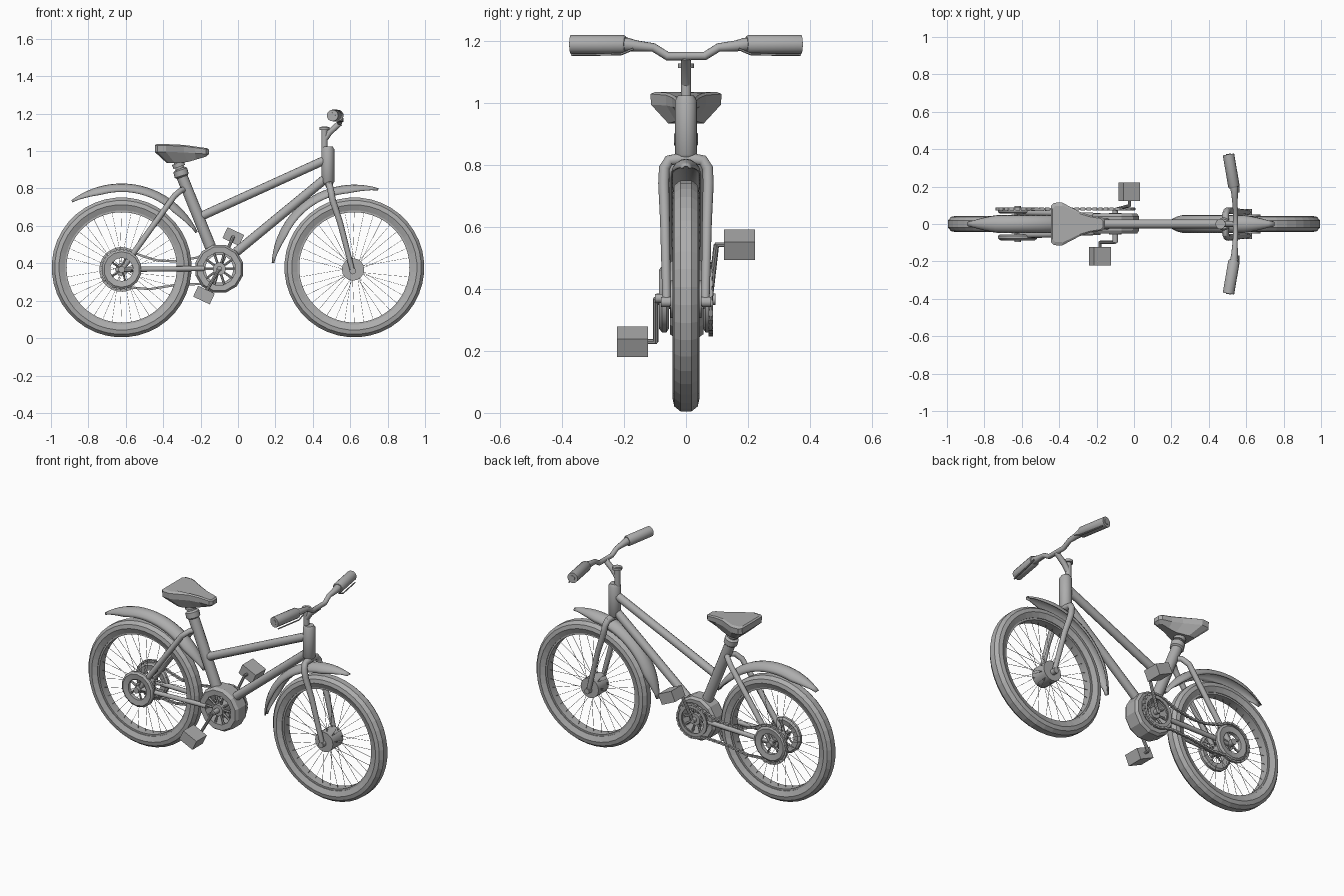
import bpy, bmesh, math
from mathutils import Vector, Matrix

if "Cube" in bpy.data.objects:
    bpy.data.objects.remove(bpy.data.objects["Cube"])

grey = bpy.data.materials.new("plain grey")
grey.diffuse_color = (0.42, 0.42, 0.42, 1)
grey.use_nodes = True
grey.node_tree.nodes["Principled BSDF"].inputs["Base Color"].default_value = grey.diffuse_color
HUB_Z = 0.367
REAR, FRONT, CRANK = (-0.622, 0.378), (0.622, 0.378), (-0.10, 0.37)


def finish(name, bm, smooth=True):
    bmesh.ops.recalc_face_normals(bm, faces=bm.faces)
    me = bpy.data.meshes.new(name)
    bm.to_mesh(me)
    bm.free()
    me.materials.append(grey)
    ob = bpy.data.objects.new(name, me)
    bpy.context.collection.objects.link(ob)
    if smooth:
        bpy.ops.object.select_all(action='DESELECT')
        ob.select_set(True)
        bpy.context.view_layer.objects.active = ob
        bpy.ops.object.shade_smooth_by_angle(angle=math.radians(40))
    return ob


def bridge(bm, rings, closed=False):
    n = len(rings[0])
    count = len(rings) if closed else len(rings) - 1
    for i in range(count):
        a, b = rings[i], rings[(i + 1) % len(rings)]
        for j in range(n):
            bm.faces.new((a[j], a[(j + 1) % n], b[(j + 1) % n], b[j]))
    if not closed:
        bm.faces.new(rings[0])
        bm.faces.new(rings[-1])


def sweep(bm, pts, radii, n=12):
    """Round tube through points; radii is one number or one per point."""
    pts = [Vector(p) for p in pts]
    if not isinstance(radii, (list, tuple)):
        radii = [radii] * len(pts)
    rings, u = [], None
    for i, p in enumerate(pts):
        t = Vector()
        if i > 0:
            t += (p - pts[i - 1]).normalized()
        if i < len(pts) - 1:
            t += (pts[i + 1] - p).normalized()
        t.normalize()
        u = (u - t * u.dot(t)).normalized() if u else t.orthogonal().normalized()
        v = t.cross(u)
        rings.append([bm.verts.new(p + radii[i] * (u * math.cos(k * math.tau / n) + v * math.sin(k * math.tau / n)))
                      for k in range(n)])
    bridge(bm, rings)


def tube(name, pts, radii, n=12, mirror=False):
    bm = bmesh.new()
    sweep(bm, pts, radii, n)
    if mirror:
        sweep(bm, [(x, -y, z) for x, y, z in pts], radii, n)
    return finish(name, bm)


def lathe(name, centre, profile, n, smooth=True):
    """Closed (radius, y) profile spun about the y axis."""
    bm = bmesh.new()
    rings = []
    for k in range(n):
        a = (k + 0.5) * math.tau / n
        rings.append([bm.verts.new((centre[0] + r * math.cos(a), y, centre[1] + r * math.sin(a))) for r, y in profile])
    bridge(bm, rings, closed=True)
    return finish(name, bm, smooth)


def flat_ring(name, c, r0, r1, y0, y1, n, smooth=True):
    return lathe(name, c, [(r0, y0), (r1, y0), (r1, y1), (r0, y1)], n, smooth)


# wheels: tyre, rim and fine spokes
half = [(0.305, 0.03), (0.335, 0.043), (0.358, 0.038), (0.374, 0.018)]
tyre = half + [(r, -y) for r, y in reversed(half)]
for label, c in (("rear", REAR), ("front", FRONT)):
    lathe(label + "_tyre", c, tyre + [(0.305, -0.02), (0.305, 0.02)], 40, False)
    flat_ring(label + "_rim", c, 0.295, 0.312, -0.026, 0.026, 48)
    bm = bmesh.new()
    for k in range(36):
        a = k * math.tau / 36
        b = a + (0.35 if k % 4 < 2 else -0.35)
        y = 0.035 if k % 2 else -0.035
        sweep(bm, [(c[0] + 0.03 * math.cos(b), y, HUB_Z + 0.03 * math.sin(b)),
                   (c[0] + 0.3 * math.cos(a), 0, c[1] + 0.3 * math.sin(a))], 0.0011, 4)
    finish(label + "_spokes", bm)

# hubs and axles
tube("front_hub", [(0.615, -0.05, HUB_Z), (0.615, 0.05, HUB_Z)], 0.06, 16)
tube("front_axle", [(0.615, -0.075, 0.36), (0.615, 0.075, 0.36)], 0.015, 10)
tube("rear_hub", [(-0.622, -0.05, HUB_Z), (-0.622, 0.05, HUB_Z)], 0.033, 14)
tube("rear_axle", [(-0.622, -0.095, HUB_Z), (-0.622, 0.095, HUB_Z)], 0.018, 10)
for label, s in (("left", 1), ("right", -1)):
    lathe(label + "_rear_ring", (-0.622, HUB_Z),
          [(0.062, s * 0.06), (0.095, s * 0.055), (0.107, s * 0.063), (0.107, s * 0.078), (0.095, s * 0.087), (0.062, s * 0.082)], 14)
    bm = bmesh.new()
    for k in range(5):
        a = k * math.tau / 5
        sweep(bm, [(-0.622, s * 0.07, HUB_Z), (-0.622 + 0.07 * math.cos(a), s * 0.07, HUB_Z + 0.07 * math.sin(a))], 0.005, 6)
    finish(label + "_rear_ring_arms", bm)


# mudguards: arched section swept round the wheel, tapering at both ends
def mudguard(name, c, a0, a1, radius):
    bm = bmesh.new()
    rows, n = [], 24
    for i in range(n + 1):
        f = i / n
        a = math.radians(a0 + (a1 - a0) * f)
        w = max(0.25, min(1, 5 * f, 5 * (1 - f)) ** 0.6)
        row = []
        for j in range(9):
            q = math.pi * j / 8
            r = radius - 0.042 * w * (1 - math.sin(q))
            row.append(bm.verts.new((c[0] + r * math.cos(a), 0.045 * w * math.cos(q), c[1] + r * math.sin(a))))
        rows.append(row)
    for p, q in zip(rows, rows[1:]):
        for j in range(8):
            bm.faces.new((p[j], p[j + 1], q[j + 1], q[j]))
    ob = finish(name, bm)
    m = ob.modifiers.new("thickness", 'SOLIDIFY')
    m.thickness = 0.005
    m.offset = 0


mudguard("rear_mudguard", REAR, 25, 127, 0.446)
mudguard("front_mudguard", FRONT, 73, 177, 0.44)

# frame
tube("head_tube", [(0.48, 0, 0.825), (0.48, 0, 0.835), (0.48, 0, 1.01), (0.48, 0, 1.025)], [0.028, 0.035, 0.035, 0.026], 14)
tube("top_tube", [(-0.2, 0, 0.65), (0.46, 0, 0.95)], 0.024)
tube("down_tube", [(-0.01, 0, 0.46), (0.47, 0, 0.855)], 0.025)
tube("seat_tube", [(-0.14, 0, 0.47), (-0.30, 0, 0.865)], 0.031)
tube("seat_clamp", [(-0.298, 0, 0.86), (-0.301, 0, 0.868), (-0.309, 0, 0.898), (-0.312, 0, 0.905)], [0.03, 0.04, 0.04, 0.03])
tube("seat_post", [(-0.305, 0, 0.88), (-0.325, 0, 0.96)], 0.024)
tube("seat_clip", [(-0.314, 0, 0.915), (-0.322, 0, 0.937)], 0.034)
tube("seat_stays", [(-0.28, 0, 0.795), (-0.305, 0.035, 0.79), (-0.34, 0.055, 0.76), (-0.622, 0.06, HUB_Z)], 0.016, 10, True)
tube("chain_stays", [(-0.622, 0.06, HUB_Z), (-0.18, 0.045, 0.372)], 0.014, 10, True)

# fork, one bent tube over the wheel
leg = [(0.613, 0.063, 0.352), (0.607, 0.063, 0.38), (0.545, 0.068, 0.62), (0.505, 0.072, 0.74),
       (0.496, 0.07, 0.79), (0.49, 0.055, 0.815)]
tube("fork", leg + [(0.487, 0, 0.822)] + [(x, -y, z) for x, y, z in reversed(leg)],
     [0.013, 0.014, 0.016, 0.018, 0.018, 0.018, 0.022, 0.018, 0.018, 0.018, 0.016, 0.014, 0.013])
tube("fork_ends", [(0.613, 0.052, 0.358), (0.613, 0.08, 0.358)], 0.017, 10, True)

# stem and handlebar
tube("stem_post", [(0.462, 0, 1.01), (0.462, 0, 1.13)], 0.017)
tube("stem_cap", [(0.462, 0, 1.113), (0.462, 0, 1.128)], 0.027)
tube("stem_arm", [(0.462, 0, 1.06), (0.49, 0, 1.10), (0.545, 0, 1.15)], 0.016)
side = [(0.505, 0.375, 1.19), (0.536, 0.19, 1.19), (0.538, 0.16, 1.185), (0.54, 0.105, 1.18), (0.543, 0.06, 1.152)]
tube("handlebar", side + [(x, -y, z) for x, y, z in reversed(side)],
     [0.015, 0.022, 0.018, 0.014, 0.014, 0.014, 0.014, 0.018, 0.022, 0.015])
tube("grips", [(0.536, 0.195, 1.19), (0.534, 0.203, 1.19), (0.505, 0.372, 1.19)], [0.026, 0.031, 0.031], 14, True)
tube("brake_levers", [(0.56, 0.17, 1.175), (0.56, 0.21, 1.158), (0.53, 0.37, 1.156)], 0.004, 6, True)

# seat: three stacked outlines, wide behind and narrow in front
outline = [(-0.445, 0.095), (-0.43, 0.113), (-0.385, 0.115), (-0.29, 0.065), (-0.23, 0.045), (-0.17, 0.035), (-0.156, 0.02)]
outline += [(x, -y) for x, y in reversed(outline)]
bm = bmesh.new()
rings = [[], [], [], []]
for x, y in outline:
    f = max(0, (x + 0.32) / 0.165)
    rings[0].append(bm.verts.new((x * 0.94 - 0.018, y * 0.85, 1.037 - 0.022 * f)))
    rings[1].append(bm.verts.new((x, y, 1.03 - 0.022 * f)))
    rings[2].append(bm.verts.new((x, y * 0.98, 0.995 - 0.012 * f)))
    rings[3].append(bm.verts.new((-0.38 + (x + 0.445) * 0.72, y * 0.5, 0.935 + 0.035 * f)))
bridge(bm, rings)
finish("seat", bm, False)

# crank drum with spokes inside
lathe("crank_drum", CRANK, [(0.088, -0.05), (0.12, -0.052), (0.132, -0.035), (0.132, 0.04), (0.12, 0.056), (0.088, 0.054)], 12, False)
bm = bmesh.new()
for k in range(10):
    a = k * math.tau / 10
    for y in (-0.035, 0.04):
        sweep(bm, [(CRANK[0], y, CRANK[1]), (CRANK[0] + 0.1 * math.cos(a), y, CRANK[1] + 0.1 * math.sin(a))], 0.007, 6)
finish("crank_spokes", bm)
tube("crank_hub", [(CRANK[0], -0.055, CRANK[1]), (CRANK[0], 0.06, CRANK[1])], 0.035)
tube("crank_axle", [(CRANK[0], -0.1, CRANK[1]), (CRANK[0], 0.085, CRANK[1])], 0.015)
flat_ring("chainring", CRANK, 0.075, 0.097, 0.073, 0.081, 20)

# pedals and crank arms
for label, s, y0, x, z in (("left", 1, 0.078, -0.025, 0.543), ("right", -1, 0.098, -0.182, 0.23)):
    tube(label + "_crank_arm", [(CRANK[0], s * y0, CRANK[1]), (x, s * 0.098, z)], 0.009, 8)
    tube(label + "_pedal_axle", [(x, s * 0.094, z), (x, s * 0.15, z)], 0.008, 8)
    bm = bmesh.new()
    m = Matrix.Translation((x, s * 0.173, z)) @ Matrix.Rotation(math.radians(25), 4, 'Y') @ Matrix.Diagonal((0.098, 0.1, 0.064, 1))
    bmesh.ops.create_cube(bm, size=1, matrix=m)
    finish(label + "_pedal", bm, False)

# chain: links spaced evenly along a path round both cogs
path = []
for d in range(50, 301, 10):
    path.append((-0.622 + 0.113 * math.cos(math.radians(d)), HUB_Z + 0.113 * math.sin(math.radians(d))))
path += [(-0.47, 0.262), (-0.34, 0.283), (-0.2, 0.29)]
for d in range(-120, 121, 15):
    path.append((CRANK[0] + 0.1 * math.cos(math.radians(d)), CRANK[1] + 0.1 * math.sin(math.radians(d))))
path += [(-0.22, 0.43), (-0.34, 0.41), (-0.43, 0.415), (-0.5, 0.435), path[0]]
bm = bmesh.new()
gap, left, count = 0.016, 0.0, 0
for p, q in zip(path, path[1:]):
    p, q = Vector(p), Vector(q)
    d = q - p
    ang = -math.atan2(d.y, d.x)
    while left < d.length:
        c = p + d * (left / d.length)
        w = 0.016 if count % 2 else 0.009
        m = Matrix.Translation((c.x, 0.08, c.y)) @ Matrix.Rotation(ang, 4, 'Y') @ Matrix.Diagonal((0.019, w, 0.012, 1))
        bmesh.ops.create_cube(bm, size=1, matrix=m)
        left += gap
        count += 1
    left -= d.length
finish("chain", bm, False)
